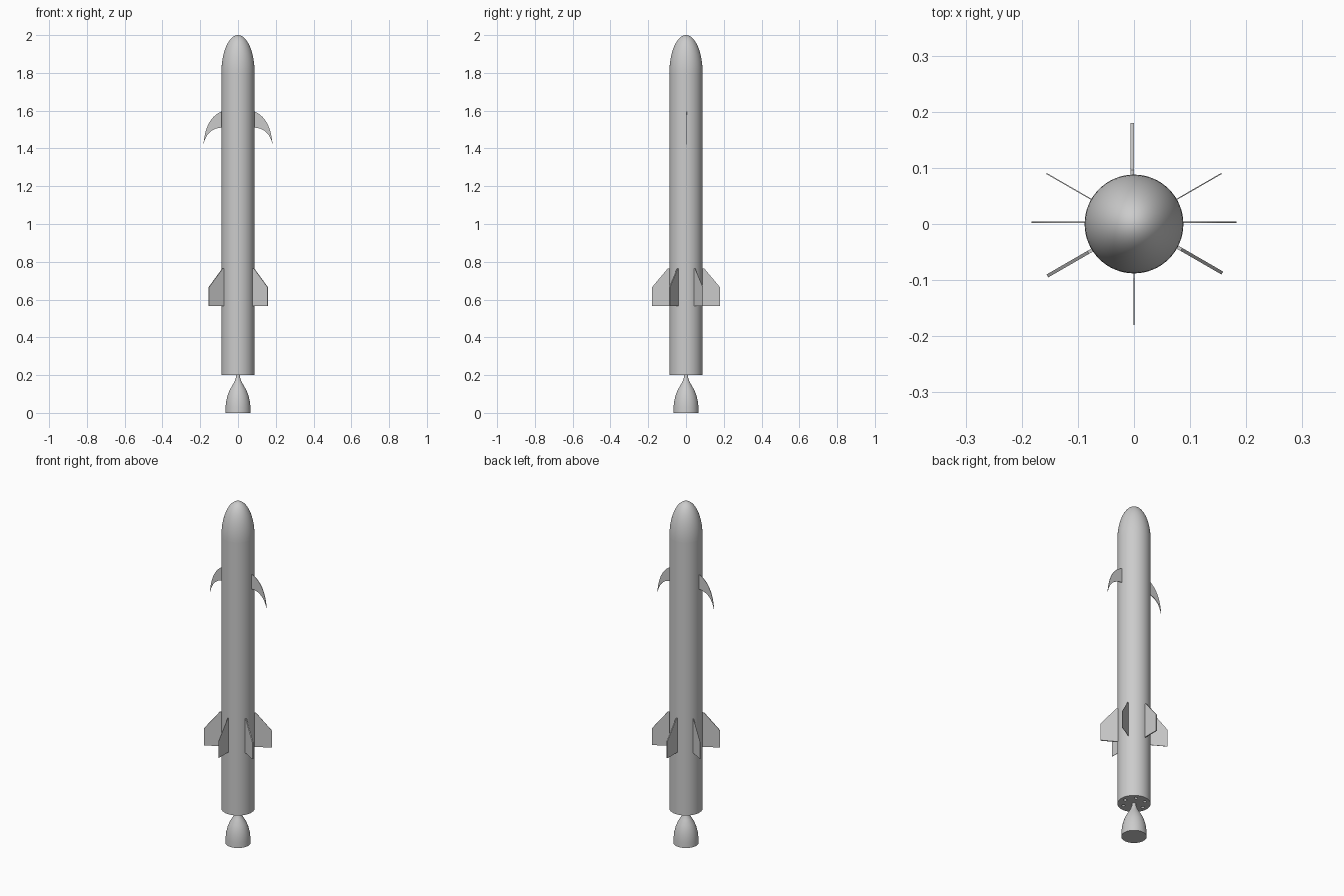
import bpy, bmesh, math
from mathutils import Matrix

old = bpy.data.objects.get("Cube")
if old:
    bpy.data.objects.remove(old)

grey = bpy.data.materials.new("light grey")
grey.use_nodes = True
grey.diffuse_color = (0.6, 0.6, 0.6, 1)
grey.node_tree.nodes["Principled BSDF"].inputs["Base Color"].default_value = (0.6, 0.6, 0.6, 1)

R = 0.088
BASE, SHOULDER, TOP = 0.2, 1.8, 2.0


def finish(bm, name, smooth=True):
    bmesh.ops.recalc_face_normals(bm, faces=bm.faces)
    mesh = bpy.data.meshes.new(name)
    bm.to_mesh(mesh)
    bm.free()
    mesh.materials.append(grey)
    ob = bpy.data.objects.new(name, mesh)
    bpy.context.collection.objects.link(ob)
    if smooth:
        bpy.ops.object.select_all(action='DESELECT')
        bpy.context.view_layer.objects.active = ob
        ob.select_set(True)
        bpy.ops.object.shade_smooth_by_angle(angle=math.radians(35))
    return ob


def lathe(name, profile, steps=64):
    """Spin a radius/height profile round the z axis."""
    bm = bmesh.new()
    verts = [bm.verts.new((r, 0, z)) for r, z in profile]
    edges = [bm.edges.new(p) for p in zip(verts, verts[1:])]
    bmesh.ops.spin(bm, geom=verts + edges, cent=(0, 0, 0), axis=(0, 0, 1),
                   angle=math.tau, steps=steps)
    bmesh.ops.remove_doubles(bm, verts=bm.verts, dist=1e-5)
    return finish(bm, name)


def plate(name, outline, thickness, angle, offset=0.0):
    """Radial plate from a radius/height outline, turned round the z axis."""
    bm = bmesh.new()
    y = offset - thickness / 2
    face = bm.faces.new([bm.verts.new((r, y, z)) for r, z in outline])
    out = bmesh.ops.extrude_face_region(bm, geom=[face])
    moved = [v for v in out["geom"] if isinstance(v, bmesh.types.BMVert)]
    bmesh.ops.translate(bm, verts=moved, vec=(0, thickness, 0))
    bm.transform(Matrix.Rotation(angle, 4, 'Z'))
    return finish(bm, name, False)


# Body tube, with a ring of small ports in its base
body = lathe("body", [(0, BASE), (R, BASE), (R, SHOULDER), (0, SHOULDER)])
bm = bmesh.new()
for i in range(6):
    a = math.tau * i / 6
    spot = Matrix.Translation((0.06 * math.cos(a), 0.06 * math.sin(a), BASE))
    bmesh.ops.create_cone(bm, cap_ends=True, segments=16, radius1=0.009,
                          radius2=0.009, depth=0.03, matrix=spot)
ports = finish(bm, "port_cutter", False)
ports.hide_render = True
ports.hide_viewport = True
cut = body.modifiers.new("ports", 'BOOLEAN')
cut.object = ports
cut.operation = 'DIFFERENCE'
cut.solver = 'EXACT'

# Rounded nose
arc = [i / 20 * math.pi / 2 for i in range(21)]
lathe("nose_cone", [(R * math.cos(a), SHOULDER + (TOP - SHOULDER) * math.sin(a))
                    for a in arc])

# Engine bell
lathe("engine_bell", [(0, 0), (0.067, 0), (0.066, 0.03), (0.063, 0.06), (0.056, 0.09),
                      (0.045, 0.12), (0.03, 0.145), (0.019, 0.165), (0.012, 0.185),
                      (0.009, 0.21), (0, 0.21)])

# Six tail fins, alternately thick and thin
fin = [(0.07, 0.565), (0.18, 0.565), (0.18, 0.665), (0.096, 0.765), (0.07, 0.765)]
for i in range(6):
    thick = 0.006 if i % 2 else 0.002
    plate(f"tail_fin_{i + 1}", fin, thick, math.radians(30 + 60 * i),
          0.003 if i % 2 else 0.0)


# Swept crescent wings
def sweep(p0, p1, p2, n=14):
    for i in range(n + 1):
        t = i / n
        yield tuple((1 - t) ** 2 * a + 2 * t * (1 - t) * b + t * t * c
                    for a, b, c in zip(p0, p1, p2))


tip = (0.183, 1.42)
crescent = [(0.075, 1.6), *sweep((0.088, 1.595), (0.172, 1.56), tip),
            *list(sweep(tip, (0.165, 1.505), (0.088, 1.51)))[1:], (0.075, 1.51)]
for side, angle, shift in (("left", 0, 0.003), ("right", math.pi, -0.003)):
    plate(f"{side}_wing", crescent, 0.003, angle, shift)
